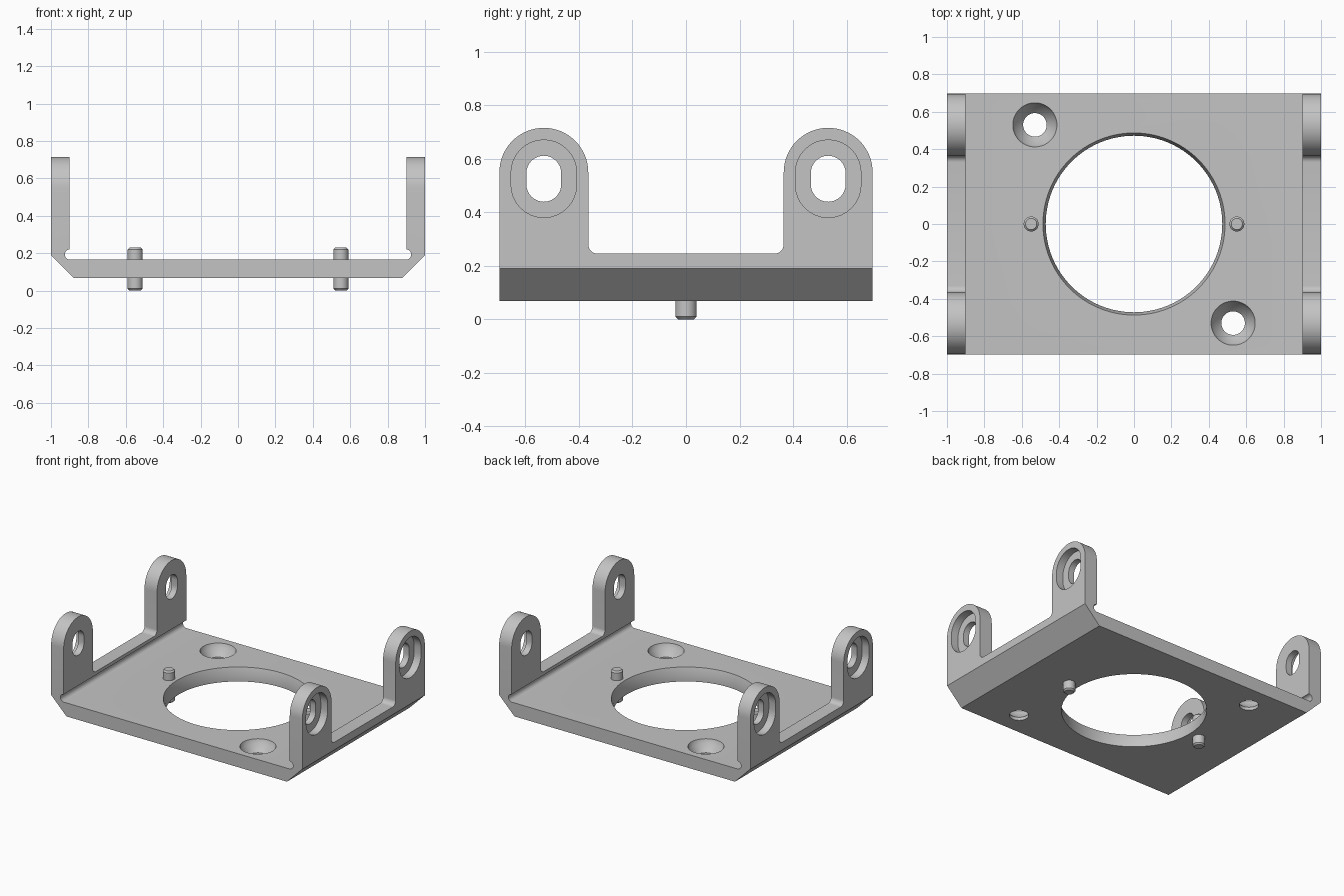
import bpy, bmesh
from math import sin, cos, pi, radians
from mathutils import Vector

if "Cube" in bpy.data.objects:
    bpy.data.objects.remove(bpy.data.objects["Cube"])

grey = bpy.data.materials.new("machined grey")
grey.use_nodes = True
grey.diffuse_color = (0.55, 0.55, 0.55, 1)
grey.node_tree.nodes["Principled BSDF"].inputs["Base Color"].default_value = grey.diffuse_color


def loft(name, rings):
    """Closed solid skinned through rings of equal point count."""
    bm = bmesh.new()
    loops = [[bm.verts.new(p) for p in ring] for ring in rings]
    n = len(loops[0])
    for a, b in zip(loops, loops[1:]):
        for i in range(n):
            j = (i + 1) % n
            bm.faces.new((a[i], a[j], b[j], b[i]))
    bm.faces.new(loops[0][::-1])
    bm.faces.new(loops[-1])
    bmesh.ops.recalc_face_normals(bm, faces=bm.faces)
    mesh = bpy.data.meshes.new(name)
    bm.to_mesh(mesh)
    bm.free()
    obj = bpy.data.objects.new(name, mesh)
    bpy.context.collection.objects.link(obj)
    mesh.materials.append(grey)
    return obj


def arc(cx, cy, r, start, end, steps=16):
    angles = [radians(start + (end - start) * i / steps) for i in range(steps + 1)]
    return [(cx + r * cos(a), cy + r * sin(a)) for a in angles]


def prism_x(name, outline, x0, x1):
    return loft(name, [[(x, y, z) for y, z in outline] for x in (x0, x1)])


def turned(name, x, y, profile, segments=64):
    """Round solid about a vertical line, from (radius, z) pairs."""
    circle = [2 * pi * i / segments for i in range(segments)]
    return loft(name, [[(x + r * cos(a), y + r * sin(a), z) for a in circle]
                       for r, z in profile])


def combine(target, tool, operation):
    mod = target.modifiers.new(operation, "BOOLEAN")
    mod.operation = operation
    mod.solver = "EXACT"
    mod.object = tool
    bpy.context.view_layer.objects.active = target
    bpy.ops.object.modifier_apply(modifier=mod.name)
    bpy.data.objects.remove(tool)


def mirrored(half):
    return half + [(-a, b) for a, b in reversed(half)]


def smooth(obj):
    bpy.ops.object.select_all(action="DESELECT")
    obj.select_set(True)
    bpy.context.view_layer.objects.active = obj
    bpy.ops.object.shade_smooth_by_angle(angle=radians(28))


def slot(y, z, r, half):
    return arc(y, z + half, r, 0, 180) + arc(y, z - half, r, 180, 360)


# Channel section: chamfered floor, upright walls and relief grooves
FLOOR, BASE, HALF_Y = 0.165, 0.068, 0.697
LUG_Y, LUG_R = 0.531, 0.166
right_half = [(0.878, BASE), (1.0, 0.19), (1.0, 0.8), (0.90, 0.8)]
right_half += arc(0.898, FLOOR + 0.028, 0.028, 86, -90, 14)
section = mirrored(right_half)
bracket = loft("bracket", [[(x, y, z) for x, z in section] for y in (-0.8, 0.8)])

# Side silhouette: two round-topped lugs joined by a low filleted rail
side_half = [(HALF_Y, 0.0)] + arc(LUG_Y, 0.549, LUG_R, 0, 180, 32)
side_half += arc(LUG_Y - LUG_R - 0.035, 0.28, 0.035, 0, -90, 8)
silhouette = prism_x("side_silhouette", mirrored(side_half), -1.2, 1.2)
combine(bracket, silhouette, "INTERSECT")

# Slotted lug holes, recessed on the outer faces
for y in (-LUG_Y, LUG_Y):
    combine(bracket, prism_x("slot_cutter", slot(y, 0.525, 0.065, 0.021), -1.2, 1.2), "DIFFERENCE")
    for s in (-1, 1):
        recess = prism_x("recess_cutter", slot(y, 0.525, 0.1225, 0.0225), s * 0.945, s * 1.2)
        combine(bracket, recess, "DIFFERENCE")

# Large central opening with a tapered upper rim
opening = turned("opening_cutter", 0, 0, [(0.472, 0), (0.472, 0.115), (0.487, FLOOR),
                                          (0.487, 0.3)], 96)
combine(bracket, opening, "DIFFERENCE")

# Countersunk screw holes on one diagonal
for s in (-1, 1):
    hole = turned("screw_cutter", s * 0.53, -s * 0.53,
                  [(0.063, 0), (0.063, 0.09), (0.108, 0.135), (0.118, FLOOR), (0.118, 0.3)])
    combine(bracket, hole, "DIFFERENCE")
smooth(bracket)

# Locating pins through the floor
for s, side in ((-1, "right"), (1, "left")):
    pin = turned(side + "_pin", s * 0.55, 0,
                 [(0.03, 0), (0.04, 0.01), (0.04, 0.22), (0.03, 0.23)], 32)
    smooth(pin)
